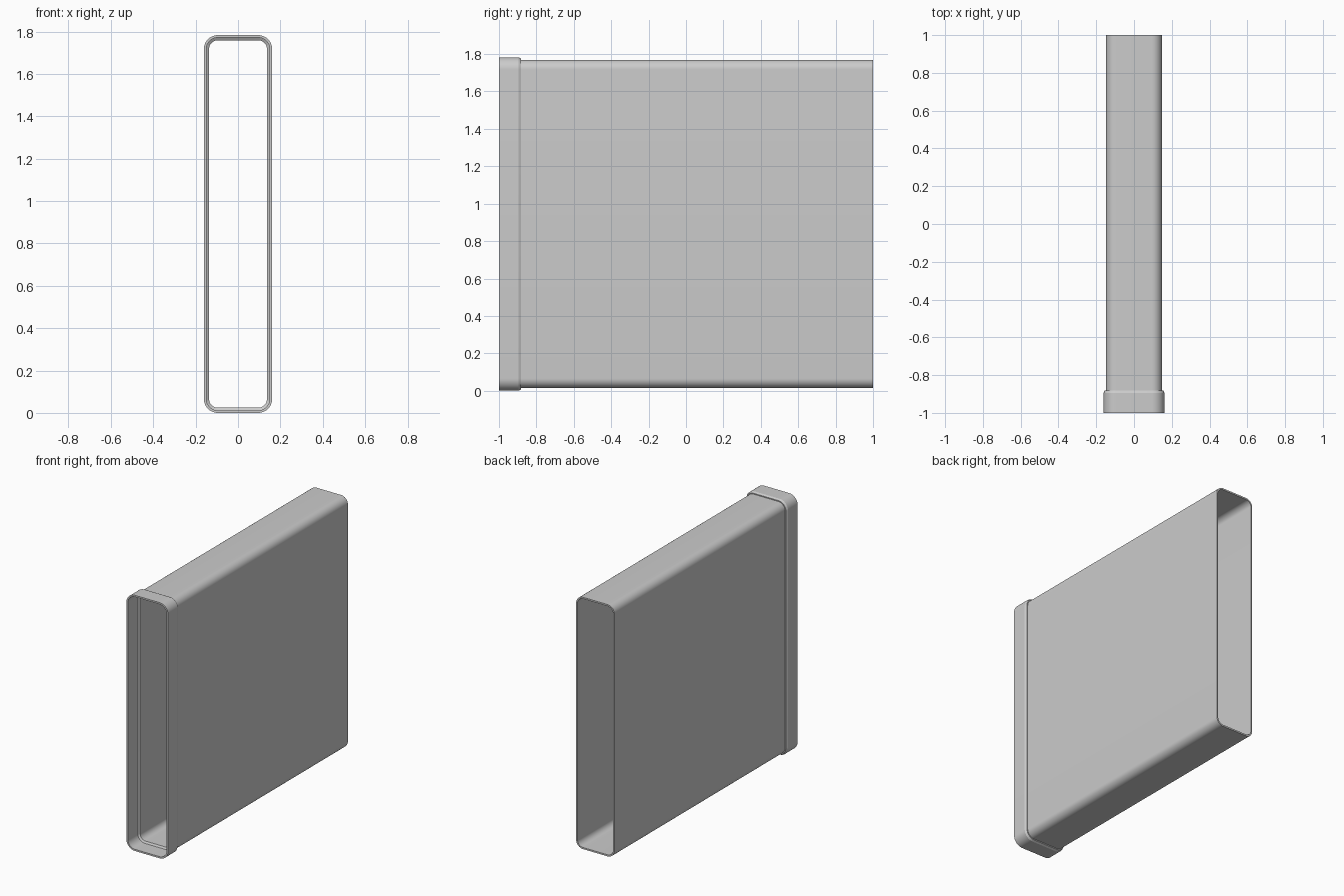
import bpy, bmesh
from math import sin, cos, pi

cube = bpy.data.objects.get("Cube")
if cube:
    bpy.data.objects.remove(cube, do_unlink=True)

HALF_W, HEIGHT, RADIUS, SEGS = 0.161, 1.783, 0.066, 12

grey = bpy.data.materials.new("light_grey")
grey.use_nodes = True
colour = (0.6, 0.6, 0.6, 1)
grey.diffuse_color = colour
grey.node_tree.nodes["Principled BSDF"].inputs["Base Color"].default_value = colour


def rounded_ring(bm, y, inset):
    """Rounded rectangle across the duct, inset from the socket's outside."""
    r = RADIUS - inset
    cx, cz = HALF_W - RADIUS, HEIGHT / 2 - RADIUS
    ring = []
    for corner, (sx, sz) in enumerate([(1, 1), (-1, 1), (-1, -1), (1, -1)]):
        for i in range(SEGS + 1):
            a = (corner + i / SEGS) * pi / 2
            ring.append(bm.verts.new((sx * cx + r * cos(a), y,
                                      HEIGHT / 2 + sz * cz + r * sin(a))))
    return ring


# Wall section (y, inset): outside from socket to plain end, then back inside
wall = [(-1, 0), (-0.895, 0), (-0.881, 0.007), (-0.881, 0.0135), (1, 0.0135),
        (1, 0.0245), (-0.883, 0.0245), (-0.891, 0.0115), (-1, 0.0115)]

# Hollow duct with its flared socket
bm = bmesh.new()
rings = [rounded_ring(bm, y, inset) for y, inset in wall]
for a, b in zip(rings, rings[1:] + rings[:1]):
    for i in range(len(a)):
        j = (i + 1) % len(a)
        bm.faces.new((a[i], a[j], b[j], b[i]))
bmesh.ops.recalc_face_normals(bm, faces=bm.faces)
mesh = bpy.data.meshes.new("duct_with_socket")
bm.to_mesh(mesh)
bm.free()
mesh.materials.append(grey)
duct = bpy.data.objects.new("duct_with_socket", mesh)
bpy.context.collection.objects.link(duct)

bpy.ops.object.select_all(action='DESELECT')
duct.select_set(True)
bpy.context.view_layer.objects.active = duct
bpy.ops.object.shade_smooth_by_angle(angle=0.4)
